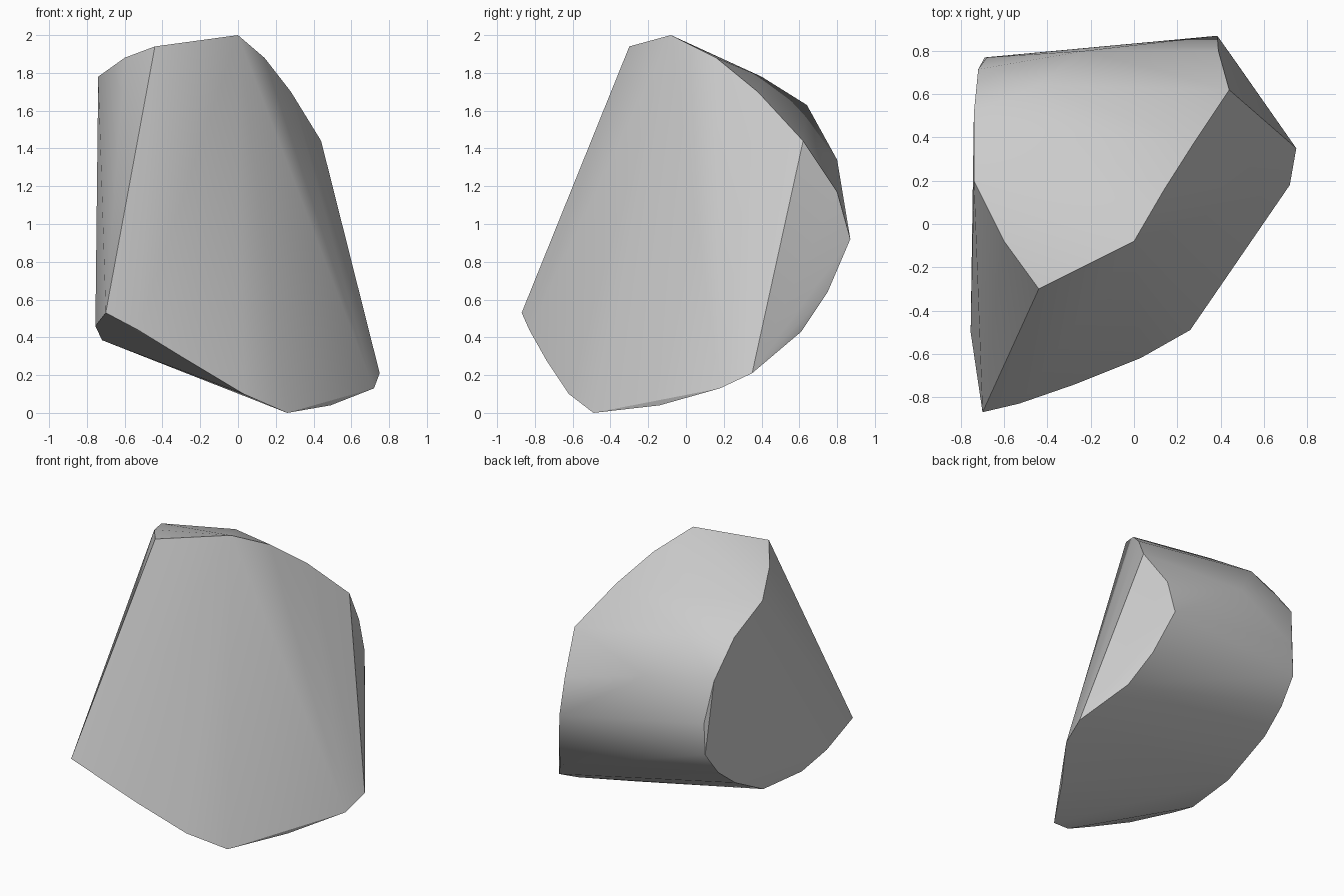
import bpy
import bmesh
import math
from mathutils import Vector

# Remove the default object only
default_cube = bpy.data.objects.get("Cube")
if default_cube:
    bpy.data.objects.remove(default_cube, do_unlink=True)


def make_material(name, colour):
    material = bpy.data.materials.new(name)
    material.use_nodes = True
    material.diffuse_color = colour
    shader = material.node_tree.nodes["Principled BSDF"]
    shader.inputs["Base Color"].default_value = colour
    return material


# The chipped rims that bound the broken faces of the stone
rims = {
    # top edge of the front face, running down to the back shoulder
    "crown_rim": [(-.44, -.3, 1.94), (0, -.08, 2), (.14, .16, 1.88),
                  (.28, .38, 1.7), (.44, .62, 1.44)],
    # corner of the small back facet
    "back_rim": [(.39, .8, 1.17), (.385, .87, .92), (.47, .75, .64),
                 (.56, .61, .43), (.75, .35, .21)],
    # lower edge of the front face
    "base_rim": [(.72, .18, .13), (.49, -.14, .04), (.26, -.49, 0),
                 (.03, -.62, .1), (-.27, -.74, .28), (-.53, -.83, .44),
                 (-.7, -.87, .53)],
    # outline of the big flat break on the side
    "side_rim": [(-.755, -.5, .46), (-.72, -.27, .385), (-.69, .12, .4),
                 (-.71, .46, .58), (-.7, .64, .72), (-.69, .77, .89),
                 (-.68, .77, 1.11), (-.72, .715, 1.4), (-.74, .515, 1.64),
                 (-.74, .2, 1.78), (-.6, -.08, 1.88)],
    # soft swelling between the crown and the back
    "shoulder": [(-.3, .4, 1.78), (-.45, .64, 1.63), (-.23, .8, 1.34)],
}


def build_stone(name, outlines, material):
    """Wrap a tight skin around all the rims."""
    mesh = bpy.data.meshes.new(name)
    bm = bmesh.new()
    for outline in outlines.values():
        for point in outline:
            bm.verts.new(Vector(point))
    result = bmesh.ops.convex_hull(bm, input=bm.verts[:])
    unused = {item for key in ("geom_interior", "geom_unused")
              for item in result[key] if isinstance(item, bmesh.types.BMVert)}
    bmesh.ops.delete(bm, geom=list(unused), context="VERTS")
    bmesh.ops.recalc_face_normals(bm, faces=bm.faces[:])
    bm.to_mesh(mesh)
    bm.free()
    mesh.materials.append(material)
    stone = bpy.data.objects.new(name, mesh)
    bpy.context.collection.objects.link(stone)
    return stone


# Plain grey stone, worn smooth but with sharp broken edges
stone_grey = make_material("stone_grey", (.6, .6, .6, 1))
rock = build_stone("rock", rims, stone_grey)
bpy.ops.object.select_all(action="DESELECT")
rock.select_set(True)
bpy.context.view_layer.objects.active = rock
bpy.ops.object.shade_smooth_by_angle(angle=math.radians(30))
